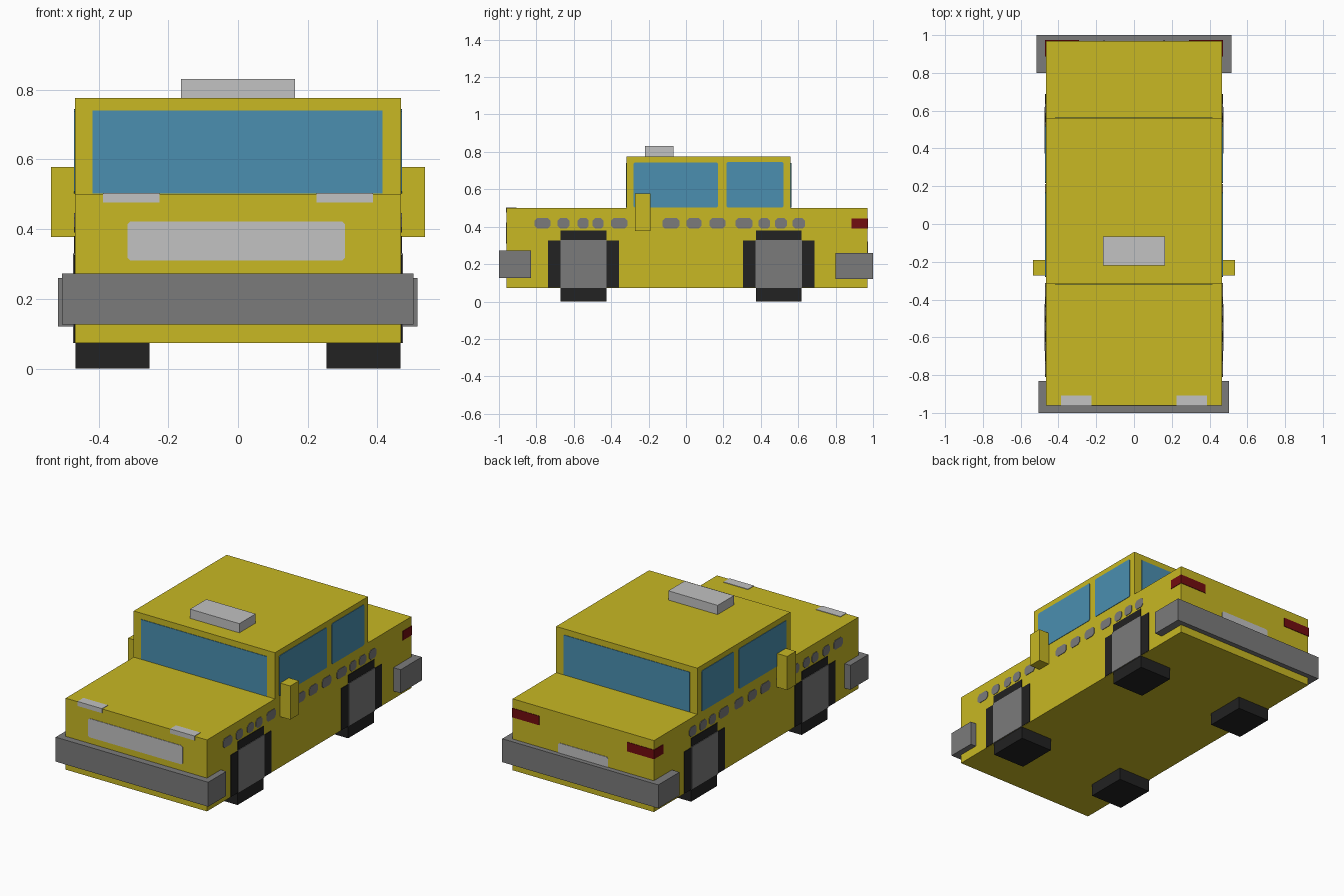
import bpy, bmesh
from mathutils import Vector

if "Cube" in bpy.data.objects:
    bpy.data.objects.remove(bpy.data.objects["Cube"])


def material(name, r, g, b):
    m = bpy.data.materials.new(name)
    m.diffuse_color = (r, g, b, 1)
    m.use_nodes = True
    m.node_tree.nodes["Principled BSDF"].inputs["Base Color"].default_value = m.diffuse_color
    return m


YELLOW = material("yellow paint", 0.578, 0.479, 0.017)
GLASS = material("blue glass", 0.069, 0.275, 0.434)
LIGHT = material("light grey", 0.539, 0.539, 0.539)
GREY = material("mid grey", 0.198, 0.198, 0.198)
BLACK = material("tyre black", 0.016, 0.016, 0.016)
RED = material("tail red", 0.171, 0.004, 0.005)

W = 0.467            # half width of body
FRONT, REAR = -0.96, 0.97
T = 0.003            # how far painted plates stand out


def prism(name, mat, axis, profile, lo, hi):
    """Extrude a 2D profile along x ('x': points are y,z) or y ('y': points are x,z)."""
    def place(p, d):
        return (d, p[0], p[1]) if axis == 'x' else (p[0], d, p[1])
    bm = bmesh.new()
    f = bm.faces.new([bm.verts.new(place(p, lo)) for p in profile])
    ext = bmesh.ops.extrude_face_region(bm, geom=[f])
    moved = [v for v in ext['geom'] if isinstance(v, bmesh.types.BMVert)]
    bmesh.ops.translate(bm, verts=moved, vec=Vector(place((0, 0), hi - lo)))
    bmesh.ops.recalc_face_normals(bm, faces=bm.faces[:])
    mesh = bpy.data.meshes.new(name)
    bm.to_mesh(mesh)
    bm.free()
    mesh.materials.append(mat)
    ob = bpy.data.objects.new(name, mesh)
    bpy.context.collection.objects.link(ob)
    return ob


def rect(a0, a1, z0, z1, c=0.0):
    """Rectangle, with clipped corners when c > 0."""
    if c == 0:
        return [(a0, z0), (a1, z0), (a1, z1), (a0, z1)]
    return [(a0 + c, z0), (a1 - c, z0), (a1, z0 + c), (a1, z1 - c),
            (a1 - c, z1), (a0 + c, z1), (a0, z1 - c), (a0, z0 + c)]


def box(name, mat, x0, x1, y0, y1, z0, z1):
    return prism(name, mat, 'y', rect(x0, x1, z0, z1), y0, y1)


def side_plate(name, mat, s, profile, out=T):
    """Thin plate on the left (s=-1) or right (s=1) flank."""
    return prism(name, mat, 'x', profile, s * (W - 0.002), s * (W + out))


# Body and cabin as one stepped side profile
prism("body", YELLOW, 'x', [
    (FRONT, 0.073), (REAR, 0.073), (REAR, 0.50), (0.56, 0.50),
    (0.56, 0.776), (-0.318, 0.776), (-0.318, 0.50), (FRONT, 0.50)], -W, W)

# Roof sign and bumpers
box("roof_sign", LIGHT, -0.163, 0.163, -0.22, -0.066, 0.77, 0.831)
box("front_bumper", GREY, -0.505, 0.503, -1.0, -0.83, 0.126, 0.272)
box("rear_bumper", GREY, -0.517, 0.515, 0.80, 1.0, 0.12, 0.26)

# Windscreen, rear window, grille, rear plate
prism("windscreen", GLASS, 'y', rect(-0.418, 0.415, 0.502, 0.74), -0.318 - T, -0.316)
prism("rear_window", GLASS, 'y', rect(-0.418, 0.415, 0.502, 0.74), 0.558, 0.56 + T)
prism("grille", LIGHT, 'y', rect(-0.317, 0.307, 0.31, 0.422, 0.008), FRONT - T, FRONT + 0.002)
prism("rear_plate", LIGHT, 'y', rect(-0.165, 0.165, 0.24, 0.32, 0.008), REAR - 0.002, REAR + T)

CHECKS = [(-0.81, -0.725), (-0.687, -0.623), (-0.58, -0.52), (-0.50, -0.44),
          (-0.40, -0.313), (-0.27, -0.19), (-0.126, -0.035), (0.003, 0.083),
          (0.126, 0.211), (0.265, 0.356), (0.388, 0.45), (0.475, 0.54), (0.57, 0.637)]

for s, side in ((-1, "left"), (1, "right")):
    # Side windows
    side_plate(f"{side}_front_window", GLASS, s, rect(-0.28, 0.17, 0.502, 0.743, 0.006))
    side_plate(f"{side}_rear_window", GLASS, s, rect(0.217, 0.521, 0.502, 0.745, 0.006))

    # Door mirror
    box(f"{side}_mirror", YELLOW, *sorted((s * (W - 0.01), s * 0.536)),
        -0.272, -0.19, 0.377, 0.578)

    # Row of dashes along the flank
    for i, (y0, y1) in enumerate(CHECKS):
        side_plate(f"{side}_trim_{i}", GREY, s, rect(y0, y1, 0.39, 0.446, 0.014))

    # Headlights wrap over the bonnet edge, tail lights wrap round the corner
    box(f"{side}_headlight", LIGHT, *sorted((s * 0.225, s * 0.387)),
        FRONT - T, -0.907, 0.476, 0.50 + T)
    box(f"{side}_tail_light", RED, *sorted((s * 0.29, s * (W + T))),
        0.886, REAR + T, 0.39, 0.445)

    # Wheels: tyre block below the body, cross-shaped tyre plate and hub on the flank
    for end, y in (("front", -0.548), ("rear", 0.496)):
        a, b = 0.122, 0.191
        box(f"{side}_{end}_tyre", BLACK, *sorted((s * 0.254, s * (W - 0.001))),
            y - a, y + a, 0.0, 0.085)
        side_plate(f"{side}_{end}_tyre_face", BLACK, s, [
            (y - b, 0.075), (y + b, 0.075), (y + b, 0.325), (y + a, 0.325),
            (y + a, 0.38), (y - a, 0.38), (y - a, 0.325), (y - b, 0.325)])
        side_plate(f"{side}_{end}_hub", GREY, s,
                   rect(y - a - 0.002, y + a + 0.002, 0.073, 0.33), 2 * T)
